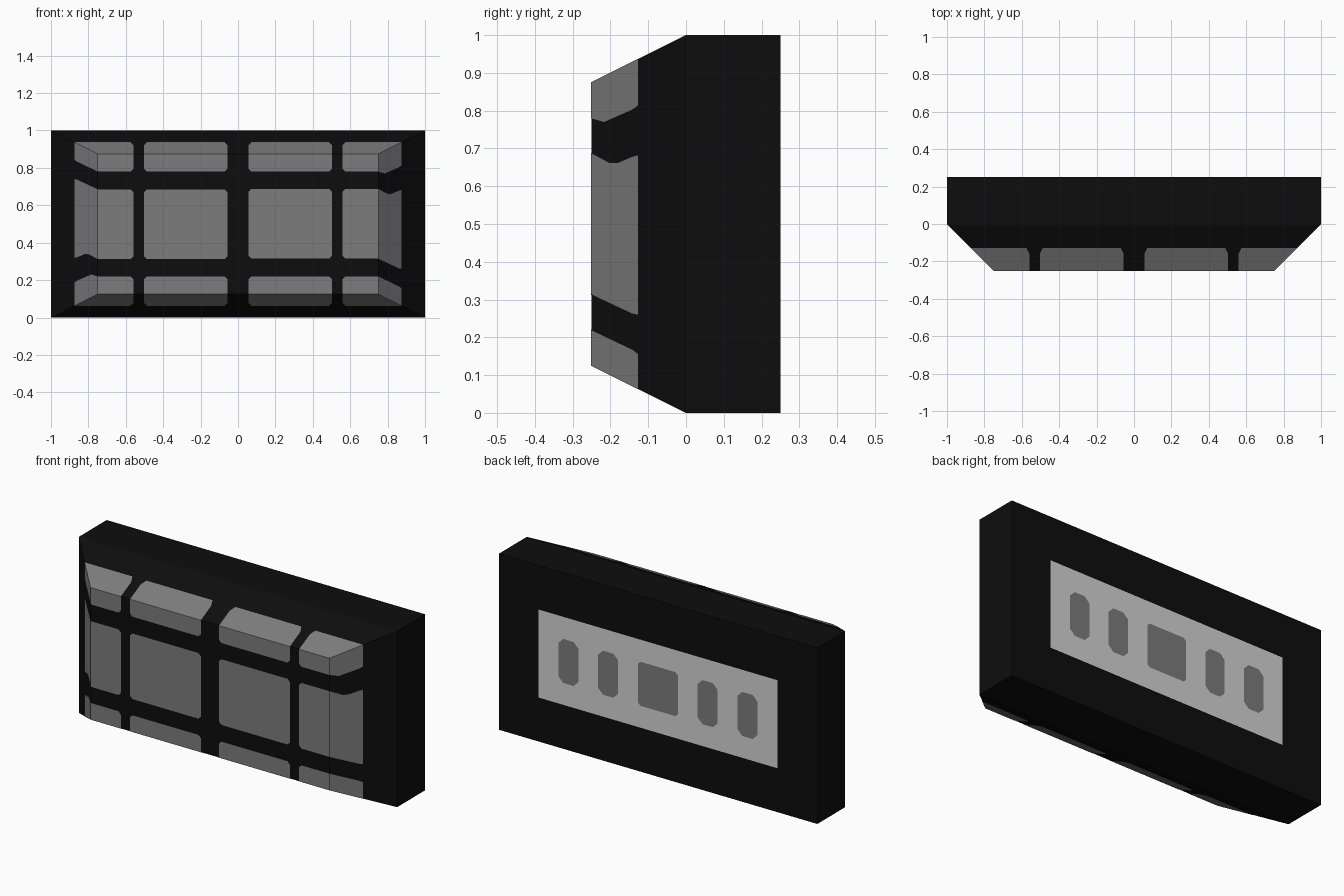
import bpy
import bmesh

if "Cube" in bpy.data.objects:
    bpy.data.objects.remove(bpy.data.objects["Cube"])

C = 0.015            # corner cut of the panels
GAP = 0.002          # thickness of painted plates
LOW, HIGH = 0.315, 0.688     # middle row
TOP_LOW = 0.78               # lower edge of top row
RIM, EDGE = 0.875, 0.9375    # front-face rim and outer limit of the panels


def material(name, v):
    m = bpy.data.materials.new(name)
    m.diffuse_color = (v, v, v, 1)
    m.use_nodes = True
    m.node_tree.nodes["Principled BSDF"].inputs["Base Color"].default_value = m.diffuse_color
    return m


black = material("black", 0.004)
grey = material("mid grey", 0.2)
light = material("light grey", 0.65)


def add_object(name, bm, mat):
    me = bpy.data.meshes.new(name)
    bm.to_mesh(me)
    bm.free()
    me.materials.append(mat)
    ob = bpy.data.objects.new(name, me)
    bpy.context.collection.objects.link(ob)
    return ob


def front_y(x, z):
    # depth of the bevelled front at a point seen from the front
    t = max((abs(x) - 0.75) / 0.25, (abs(z - 0.5) - 0.375) / 0.125, 0)
    return -0.25 + 0.25 * t - GAP


def plates(name, polys, mat, depth, facing):
    # flat polygons given in front view, laid on the surface
    bm = bmesh.new()
    for poly in polys:
        pts = list(dict.fromkeys((round(x, 5), round(z, 5)) for x, z in poly))
        f = bm.faces.new([bm.verts.new((x, depth(x, z), z)) for x, z in pts])
        f.normal_update()
        if f.normal.y * facing < 0:
            f.normal_flip()
    bmesh.ops.remove_doubles(bm, verts=bm.verts, dist=1e-5)
    return add_object(name, bm, mat)


def cut_rect(x0, x1, z0, z1, bl=0, br=0, tr=0, tl=0):
    return [(x0 + bl, z0), (x1 - br, z0), (x1, z0 + br), (x1, z1 - tr),
            (x1 - tr, z1), (x0 + tl, z1), (x0, z1 - tl), (x0, z0 + bl)]


def flip_z(polys):
    return [[(x, 1 - z) for x, z in p] for p in polys]


def turn(polys):
    return [[(-x, 1 - z) for x, z in p] for p in polys]


# Body: block with a tapered front
bm = bmesh.new()
bmesh.ops.create_cube(bm, size=1)
for v in bm.verts:
    v.co = (v.co.x * 2, v.co.y * 0.25 + 0.125, v.co.z + 0.5)
front = min(bm.faces, key=lambda f: f.calc_center_median().y)
ext = bmesh.ops.extrude_discrete_faces(bm, faces=[front])["faces"][0]
for v in ext.verts:
    v.co = (v.co.x * 0.75, -0.25, 0.5 + (v.co.z - 0.5) * 0.75)
bmesh.ops.recalc_face_normals(bm, faces=bm.faces)
add_object("body", bm, black)

# Inner panels of the right half
inner_top = [cut_rect(0.057, 0.502, TOP_LOW, RIM, bl=C, br=C),
             cut_rect(0.057, 0.502, RIM, EDGE, tr=C, tl=C)]
inner_mid = [cut_rect(0.057, 0.502, LOW, HIGH, C, C, C, C)]

# Outer panels wrap around the right slope, with slanted gaps there
X0, X1, X2 = 0.56, 0.75, 0.875
outer_front = cut_rect(X0, X1, TOP_LOW, RIM, bl=C)
outer_slope = [(X0, RIM), (X1, RIM), (X2, EDGE), (X0 + C, EDGE), (X0, EDGE - C)]
outer_top = [outer_front, outer_slope,
             [(X1, TOP_LOW), (0.785, 0.77), (0.86, 0.803), (X2, 0.814),
              (X2, EDGE), (X1, RIM)]]
outer_mid = [cut_rect(X0, X1, LOW, HIGH, bl=C, tl=C),
             [(X1, LOW), (0.77, 0.305), (0.86, 0.263), (X2, 0.26), (X2, 0.682),
              (0.86, 0.678), (0.82, 0.661), (0.8, 0.661), (X1, HIGH)]]
outer_low = flip_z([outer_front, outer_slope]) + [
    [(X1, 1 - TOP_LOW), (0.77, 0.21), (0.86, 0.167), (X2, 0.156),
     (X2, 1 - EDGE), (X1, 1 - RIM)]]

panels = {"inner_top_panel": inner_top, "inner_middle_panel": inner_mid,
          "inner_bottom_panel": flip_z(inner_top), "outer_top_panel": outer_top,
          "outer_middle_panel": outer_mid, "outer_bottom_panel": outer_low}
# The left half is the right half turned by 180 degrees
for name, polys in panels.items():
    plates("right_" + name, polys, grey, front_y, -1)
    plates("left_turned_" + name, turn(polys), grey, front_y, -1)

# Back plate with five dark slots
plates("back_plate", [cut_rect(-0.75, 0.75, 0.25, 0.75)], light,
       lambda x, z: 0.25 + GAP / 2, 1)
for i, (x, w, c) in enumerate([(-0.5625, 0.0625, 0.03), (-0.3125, 0.0625, 0.03),
                               (0, 0.125, 0.015), (0.3125, 0.0625, 0.03),
                               (0.5625, 0.0625, 0.03)]):
    plates(f"back_slot_{i + 1}", [cut_rect(x - w, x + w, 0.375, 0.625, c, c, c, c)],
           grey, lambda x, z: 0.25 + GAP, 1)
